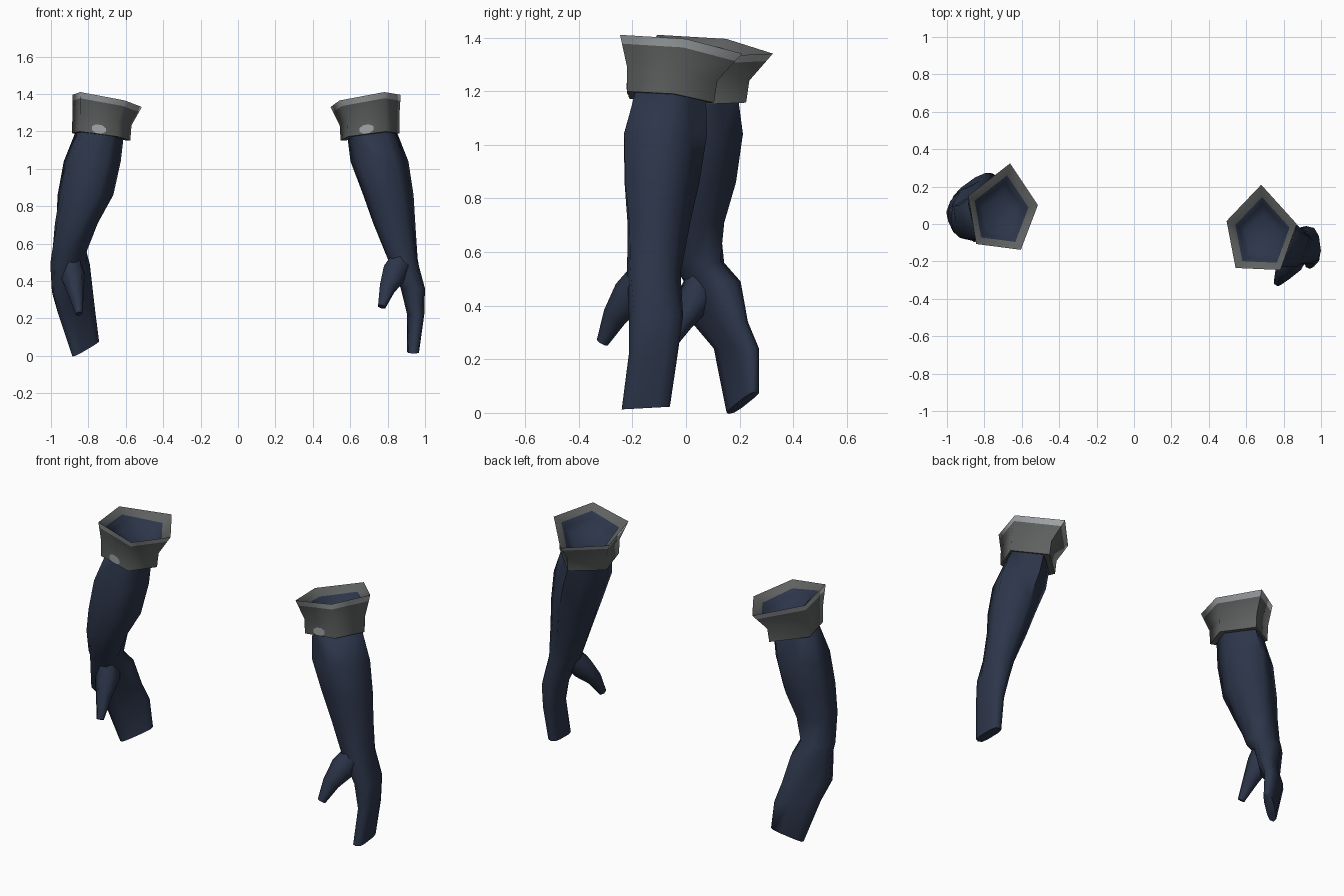
import bpy, bmesh, math
from mathutils import Vector, Matrix

if "Cube" in bpy.data.objects:
    bpy.data.objects.remove(bpy.data.objects["Cube"])


def material(name, rgb):
    m = bpy.data.materials.new(name)
    m.diffuse_color = (*rgb, 1)
    m.use_nodes = True
    m.node_tree.nodes["Principled BSDF"].inputs["Base Color"].default_value = m.diffuse_color
    return m


BLUE = material("navy_cloth", (0.025, 0.036, 0.068))
GREY = material("grey_cuff", (0.115, 0.12, 0.12))
LIGHT = material("light_trim", (0.36, 0.38, 0.39))


def loft(name, rings, mats, bands=None):
    """Skin a list of equal-sized rings, cap both ends; bands = material per band."""
    bm = bmesh.new()
    loops = [[bm.verts.new(p) for p in r] for r in rings]
    n = len(rings[0])
    for k, (a, b) in enumerate(zip(loops, loops[1:])):
        for i in range(n):
            j = (i + 1) % n
            f = bm.faces.new((a[i], a[j], b[j], b[i]))
            f.material_index = bands[k] if bands else 0
    bm.faces.new(loops[0]).material_index = 0
    bm.faces.new(loops[-1]).material_index = bands[-1] if bands else 0
    bmesh.ops.recalc_face_normals(bm, faces=bm.faces)
    return finish(name, bm, mats)


def finish(name, bm, mats):
    me = bpy.data.meshes.new(name)
    bm.to_mesh(me)
    bm.free()
    for m in mats:
        me.materials.append(m)
    ob = bpy.data.objects.new(name, me)
    bpy.context.collection.objects.link(ob)
    bpy.ops.object.select_all(action='DESELECT')
    ob.select_set(True)
    bpy.context.view_layer.objects.active = ob
    bpy.ops.object.shade_smooth_by_angle(angle=math.radians(75))
    return ob


# Five-sided flared cuff outline at the rim
RIM = [Vector(p) for p in ((.68, .21, 1.34), (.495, .016, 1.33), (.543, -.235, 1.365),
                           (.783, -.246, 1.41), (.87, 0, 1.395))]
CENTRE = Vector((.674, -.051, 0))
# The same five-sided outline scaled to a unit box, for the sleeve
UNIT = [((p.x - .6825) / .1875, (p.y + .018) / .228) for p in RIM]


def section(z, cx, cy, a, b, ang=0, five=0.0, tilt=0, power=1.0, flip=1):
    """Section with half sizes a, b, turned by ang; five blends oval to five-sided."""
    rot = Matrix.Rotation(math.radians(ang), 3, 'Z')
    pts = []
    for i in range(10):
        t = math.pi * (.5 + i / 5)
        c, s = math.cos(t), math.sin(t)
        u = math.copysign(abs(c) ** power, c)
        v = math.copysign(abs(s) ** power, s)
        p, q = UNIT[i // 2], UNIT[(i + i % 2) // 2 % 5]
        u += ((p[0] + q[0]) / 2 - u) * five
        v += ((p[1] + q[1]) / 2 - v) * five
        pts.append(rot @ Vector((a * u * flip, b * v, 0)) + Vector((cx, cy, z + tilt * v)))
    return pts


def tube(name, stations):
    """Tapered thumb along stations (x, y, z, radius)."""
    pts = [Vector(s[:3]) for s in stations]
    rings = []
    for k, s in enumerate(stations):
        d = pts[min(k + 1, len(pts) - 1)] - pts[max(k - 1, 0)]
        q = d.to_track_quat('Z', 'Y')
        rings.append([pts[k] + q @ Vector((s[3] * math.cos(t), s[3] * math.sin(t), 0))
                      for t in (math.pi * i / 3 for i in range(6))])
    loft(name, rings, [BLUE])


# Sleeve and hand: z, centre x, centre y, half a, half b, turn, five, tilt, squareness
RIGHT = [
    (1.21, .712, -.057, .132, .130, 0, .95),
    (1.04, .756, -.078, .156, .157, 0, .85),
    (.86, .804, -.091, .136, .141, 0, .8),
    (.71, .835, -.102, .115, .118, 0, .6),
    (.52, .880, -.120, .083, .100, 0, .2, 0, .85),
    (.36, .935, -.112, .062, .102, 8, 0, 0, .8),
    (.22, .950, -.122, .042, .092, 8, 0, 0, .7),
    (.018, .936, -.150, .030, .090, 3, 0, .005, .6),
]
LEFT = [
    (1.21, -.738, .062, .130, .130, -10, .95),
    (1.04, -.783, .058, .155, .157, -10, .85),
    (.86, -.820, .045, .153, .145, -12, .8),
    (.71, -.868, .035, .120, .115, -20, .6),
    (.56, -.900, .050, .095, .095, -35, .2, 0, .9),
    (.49, -.898, .098, .080, .118, -45, 0, 0, .85),
    (.34, -.885, .125, .055, .138, -47, 0, 0, .8),
    (.24, -.865, .188, .042, .125, -54, 0, 0, .8),
    (.038, -.815, .212, .026, .088, -53, 0, .042, .65),
]
for side, data, flip in (("right", RIGHT, 1), ("left", LEFT, -1)):
    loft(side + "_sleeve_and_hand", [section(*d, flip=flip) for d in data], [BLUE])

# Thumbs
tube("right_thumb", [(.885, -.14, .53, .06), (.835, -.205, .44, .07),
                     (.797, -.265, .36, .047), (.768, -.312, .262, .023)])
tube("left_thumb", [(-.90, .07, .53, .06), (-.885, .04, .43, .07),
                    (-.868, -.02, .335, .045), (-.850, -.08, .225, .02)])


def cuff_ring(sx, sy, dx, dy, drop):
    return [Vector((CENTRE.x + dx + (p.x - CENTRE.x) * sx,
                    CENTRE.y + dy + (p.y - CENTRE.y) * sy, p.z - drop)) for p in RIM]


def cuff(side, move):
    low = cuff_ring(.84, .71, .025, -.03, 0)
    for p in low:
        p.z = 1.175 + (p.z - 1.37) * .6
    mid = cuff_ring(.85, .74, .022, -.025, 0)
    for p in mid:
        p.z = 1.262 + (p.z - 1.37) * .75
    trim = [r.lerp(m, .28) for r, m in zip(RIM, mid)]
    rings = [low, mid, trim, RIM,
             cuff_ring(.77, .77, .006, -.006, .03),   # grey inside lip
             cuff_ring(.68, .64, .010, -.012, .07),   # blue lining
             cuff_ring(.50, .45, .015, -.020, .10)]
    loft(side + "_cuff", [[move @ p for p in r] for r in rings],
         [GREY, LIGHT, BLUE], [0, 0, 1, 0, 2, 2])

    # Pale patch on the front of the cuff
    def on_front(u, v):
        return low[2].lerp(low[3], u).lerp(mid[2].lerp(mid[3], u), v) + Vector((0, -.004, 0))
    bm = bmesh.new()
    ring = []
    for i in range(8):
        t = math.pi * (i + .5) / 4
        ring.append(bm.verts.new(move @ on_front(.49 + .2 * math.cos(t), .30 + .28 * math.sin(t))))
    f = bm.faces.new(ring)
    f.normal_update()
    if f.normal.y > 0:
        f.normal_flip()
    finish(side + "_cuff_patch", bm, [LIGHT])


cuff("right", Matrix.Identity(4))
# The left cuff is the mirrored one, turned a little and set further back
cuff("left", Matrix.Translation((-.702, .066, 0)) @ Matrix.Rotation(math.radians(-10), 4, 'Z')
     @ Matrix.Scale(-1, 4, (1, 0, 0)) @ Matrix.Translation(-CENTRE))
